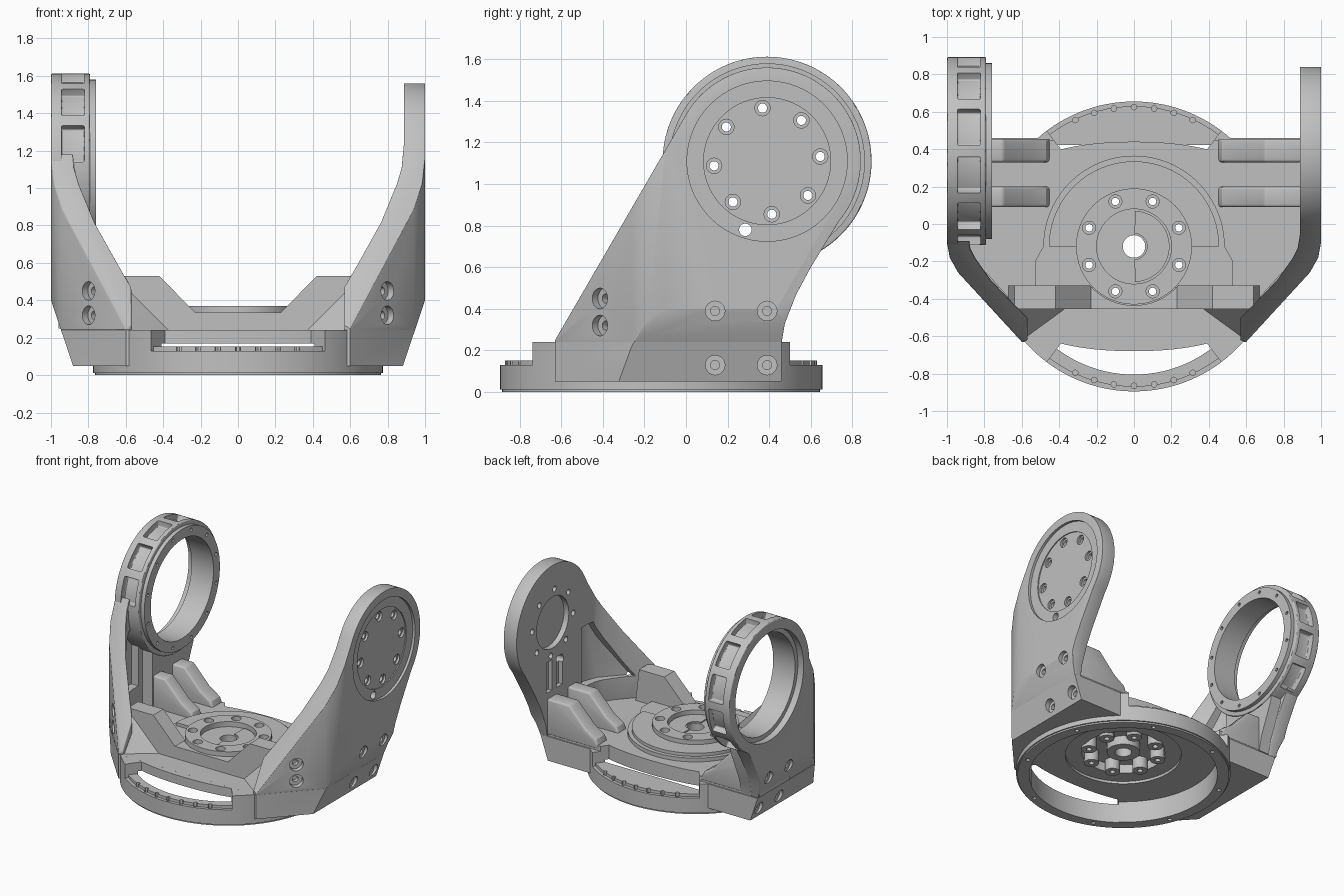
import bpy, bmesh, math
from mathutils import Matrix, Vector

if "Cube" in bpy.data.objects:
    bpy.data.objects.remove(bpy.data.objects["Cube"], do_unlink=True)

GREY = (0.53, 0.53, 0.53, 1)
metal = bpy.data.materials.new("cast_grey")
metal.use_nodes = True
metal.diffuse_color = GREY
metal.node_tree.nodes["Principled BSDF"].inputs["Base Color"].default_value = GREY

PARTS = []
AXES = {"x": lambda u, v, w: (w, u, v), "y": lambda u, v, w: (u, w, v), "z": lambda u, v, w: (u, v, w)}
C, P = (0, -0.12), (0.39, 1.11)      # base centre (x, y) and pivot (y, z)


def hull(name, pts):
    """Convex solid around the given points."""
    bm = bmesh.new()
    bmesh.ops.convex_hull(bm, input=[bm.verts.new(p) for p in pts])
    return finish(name, bm)


def prism(name, pts, axis, a, b):
    """Extrude a 2D outline along an axis from a to b."""
    bm = bmesh.new()
    f = AXES[axis]
    lo = [bm.verts.new(f(u, v, a)) for u, v in pts]
    hi = [bm.verts.new(f(u, v, b)) for u, v in pts]
    bm.faces.new(lo)
    bm.faces.new(hi)
    for i in range(len(pts)):
        j = (i + 1) % len(pts)
        bm.faces.new((lo[i], lo[j], hi[j], hi[i]))
    return finish(name, bm)


def finish(name, bm):
    bmesh.ops.recalc_face_normals(bm, faces=bm.faces)
    me = bpy.data.meshes.new(name)
    bm.to_mesh(me)
    bm.free()
    me.materials.append(metal)
    ob = bpy.data.objects.new(name, me)
    bpy.context.collection.objects.link(ob)
    return ob


def polar(c, r, deg):
    return (c[0] + r * math.cos(math.radians(deg)), c[1] + r * math.sin(math.radians(deg)))


def arc(c, r, a0, a1, n=48):
    return [polar(c, r, a0 + (a1 - a0) * i / n) for i in range(n + 1)]


def sector(c, r0, r1, a0, a1):
    return arc(c, r1, a0, a1, 20) + arc(c, r0, a1, a0, 20)


def disc(name, c, r, axis, a, b, n=64):
    return prism(name, arc(c, r, 0, 360, n)[:-1], axis, a, b)


def bake(ob):
    dg = bpy.context.evaluated_depsgraph_get()
    me = bpy.data.meshes.new_from_object(ob.evaluated_get(dg))
    ob.modifiers.clear()
    ob.data = me


def boolean(ob, tool, op="DIFFERENCE"):
    m = ob.modifiers.new("bool", "BOOLEAN")
    m.operation, m.solver, m.object = op, "EXACT", tool
    bake(ob)
    bpy.data.objects.remove(tool, do_unlink=True)


def soften(ob, w):
    m = ob.modifiers.new("bevel", "BEVEL")
    m.width, m.segments, m.limit_method, m.angle_limit = w, 3, "ANGLE", math.radians(40)
    bake(ob)


def taper():
    return prism("taper", [(-.865, 0), (.865, 0), (1, .4), (1, 2), (-1, 2), (-1, .4)], "y", -2, 2)


def mirror(pts, s):
    return [(s * x, y) for x, y in pts]


def both(pts):
    return pts + [(-x, y) for x, y in reversed(pts)]


# Base: round foot, wide body, floor and stepped hub
base = disc("base", C, 0.775, "z", 0.012, 0.24, 128)
boolean(base, disc("foot", C, 0.765, "z", 0, 0.1, 128), "UNION")
body = prism("body", both([(.6, -.63), (.94, -.26), (.985, -.18), (1, -.1), (1, .46)]), "z", 0.05, 0.2401)
boolean(body, taper(), "INTERSECT")
boolean(base, body, "UNION")
for tool in (
    prism("floor", both([(.62, -.45), (.9, -.14), (.9, .45)]), "z", 0.21, 0.28),
    prism("step", arc(C, .485, 0, 180) + [(-.53, -.2), (-.53, -.34), (.53, -.34), (.53, -.2)], "z", 0.2, 0.31),
    prism("step", arc(C, .455, 0, 180), "z", 0.22, 0.335),
    disc("hub", C, .31, "z", 0.205, 0.37),
):
    boolean(base, tool, "UNION")

# Deep hollow underside, hub bowl and centre hole
for r, z0, z1 in ((.68, -1, .17), (.42, -1, .19), (.3, -1, .26), (.2, .33, 1), (.06, -1, 1)):
    boolean(base, disc("bore", C, r, "z", z0, z1, 96))

# Curved slots and lowered rims at front and back
for mid in (90, 270):
    inner = [polar(C, .56 + .09 * (t / 12) ** 2, mid + 37 * t / 12) for t in range(12, -13, -1)]
    boolean(base, prism("slot", arc(C, .685, mid - 37, mid + 37) + inner, "z", -1, 1))
    boolean(base, prism("rim_drop", sector(C, .665, .9, mid - 37, mid + 37), "z", 0.152, 1))
    boolean(base, prism("rim_drop", sector(C, .75, .9, mid - 37, mid + 37), "z", 0.13, 1))
    for i in range(-3, 4):
        boolean(base, disc("rim_hole", polar(C, .745, mid + i * 8.3), .015, "z", 0.09, 0.2, 12))

# Hub bolts with bosses underneath, foot screws, centre tube
for i in range(8):
    p = polar(C, .26, 22.5 + 45 * i)
    boolean(base, disc("hub_hole", p, .035, "z", .33, 1, 20))
    boolean(base, disc("hub_hole", p, .02, "z", .1, 1, 16))
    boss = disc("underside_boss", p, .055, "z", .17, .27, 20)
    boolean(boss, disc("screw", p, .02, "z", 0, 1, 16))
    PARTS.append(boss)
    boolean(base, disc("foot_hole", polar(C, .725, 22.5 + 45 * i), .016, "z", -1, .03, 12))
tube = disc("hub_tube", C, .12, "z", .19, .27)
boolean(tube, disc("bore", C, .06, "z", 0, 1))
PARTS += [base, tube, prism("hub_half_plate", sector(C, .07, .19, -88, 88), "z", .32, .34)]

# Front wall with a dipped middle, behind the front shelf
wall = prism("front_wall", both([(.68, .2), (.64, .53), (.42, .53), (.23, .335)]), "y", -.455, -.33)
boolean(wall, disc("clear", C, .315, "z", .1, 1))
PARTS.append(wall)

# Side arms: wall in plan, trimmed by the side outline and the taper
PLAN = [(.6, -.63), (.94, -.26), (.985, -.18), (1, -.1), (1, .9), (.888, .9),
        (.888, -.05), (.875, -.13), (.85, -.18), (.765, -.3), (.64, -.43), (.57, -.5), (.57, -.62)]
SIDE = [(-.635, .24)] + arc(P, .45, 150, -40, 60) + [(.6, .6), (.53, .47), (.475, .33), (.46, .24)]
POCKET = [(.95, .03), (.95, -.08), (.91, -.19), (.71, -.41), (.5, -.41), (.5, .03)]


def make_arm(name, s):
    arm = prism(name, mirror(PLAN, s), "z", .05, 2)
    boolean(arm, prism("outline", SIDE, "x", -2, 2), "INTERSECT")
    boolean(arm, taper(), "INTERSECT")
    soften(arm, .016)
    # Triangular lightening pocket on the inside
    pocket = prism("pocket", mirror(POCKET, s), "z", .3, 1.2)
    boolean(pocket, prism("tri", [(-.37, .45), (-.1, .93), (.03, .93), (.03, .45)], "x", -2, 2), "INTERSECT")
    boolean(arm, pocket)
    # Counterbored mounting holes in the side and on the slanted corner
    for y in (.14, .39):
        for ob, z, x in ((arm, .39, .97), (base, .13, .88)):
            boolean(ob, disc("bolt", (y, z), .047, "x", s * x, s * 1.2, 24))
            boolean(ob, disc("bolt", (y, z), .022, "x", s * (x - .04), s * 1.2, 16))
    for z in (.45, .32):
        for r, d in ((.05, .035), (.022, .07)):
            t = disc("bolt", (0, 0), r, "z", -d, .2, 24)
            out = Vector((s * .74, -.68, 0)).to_track_quat("Z", "Y").to_matrix().to_4x4()
            t.data.transform(Matrix.Translation((s * .795, -.41, z)) @ out)
            boolean(arm, t)
    # Gusset from the arm foot to the front wall
    PARTS.append(hull("gusset", [(s * x, y, z) for x, y, z in (
        (.6, -.625, .235), (.36, -.45, .235), (.62, -.42, .235), (.64, -.44, .52), (.57, -.44, .46))]))
    # Two sloping ribs from the arm to the floor
    for y0, y1 in ((.33, .455), (.09, .2)):
        rib = prism("rib", mirror([(.9, .25), (.9, .53), (.7, .53), (.56, .38), (.47, .32), (.44, .25)], s), "y", y0, y1)
        soften(rib, .015)
        PARTS.append(rib)
    PARTS.append(arm)
    return arm


# Solid arm: outer recess, inner bore and a circle of through holes
plate = make_arm("plate_arm", 1)
boolean(plate, disc("recess", P, .385, "x", .98, 1.2, 96))
boolean(plate, disc("recess", P, .305, "x", .972, 1.2, 96))
boolean(plate, disc("inner_bore", P, .2, "x", .5, .93))
for i in range(8):
    p = polar(P, .256, 5 + 45 * i)
    boolean(plate, disc("hole", p, .022, "x", .5, 1.2, 20))
    boolean(plate, disc("hole", p, .037, "x", .955, 1.2, 24))
boolean(plate, disc("hole", (.285, .78), .03, "x", .5, 1.2, 20))
for y in (.27, .4):
    boolean(plate, prism("groove", [(y, .58), (y + .07, .58), (y + .07, .82), (y, .82)], "x", .5, .92))

# Ring arm: thick bearing ring with pockets around its edge
ring_arm = make_arm("ring_arm", -1)
boolean(ring_arm, disc("seat", P, .485, "x", -2, 0, 96))
ring = disc("bearing_ring", P, .502, "x", -1, -.79, 128)
soften(ring, .008)
boolean(ring, disc("bore", P, .39, "x", -2, 0, 96))
boolean(ring, disc("rebate", P, .425, "x", -2, -.95, 96))
for a in range(-45, 166, 30):
    pocket = prism("edge_pocket", sector(P, .455, .6, a - 11.5, a + 11.5), "x", -.945, -.82)
    soften(pocket, .02)
    boolean(ring, pocket)
flange = disc("ring_flange", P, .47, "x", -.8, -.76, 128)
boolean(flange, disc("bore", P, .39, "x", -2, 0, 96))
for i in range(12):
    boolean(flange, disc("hole", polar(P, .437, 15 + 30 * i), .013, "x", -.775, 0, 12))
block = prism("ring_support", [(.08, .25), (.455, .25), (.48, .36), (.59, .62), (.59, .72), (.08, .72)], "x", -.96, -.8)
boolean(block, disc("bore", P, .46, "x", -2, 0, 96))
PARTS += [ring, flange, block]

# Smooth round surfaces, keep machined edges crisp
bpy.ops.object.select_all(action="DESELECT")
for ob in PARTS:
    ob.select_set(True)
bpy.context.view_layer.objects.active = base
bpy.ops.object.shade_smooth_by_angle(angle=math.radians(30))
